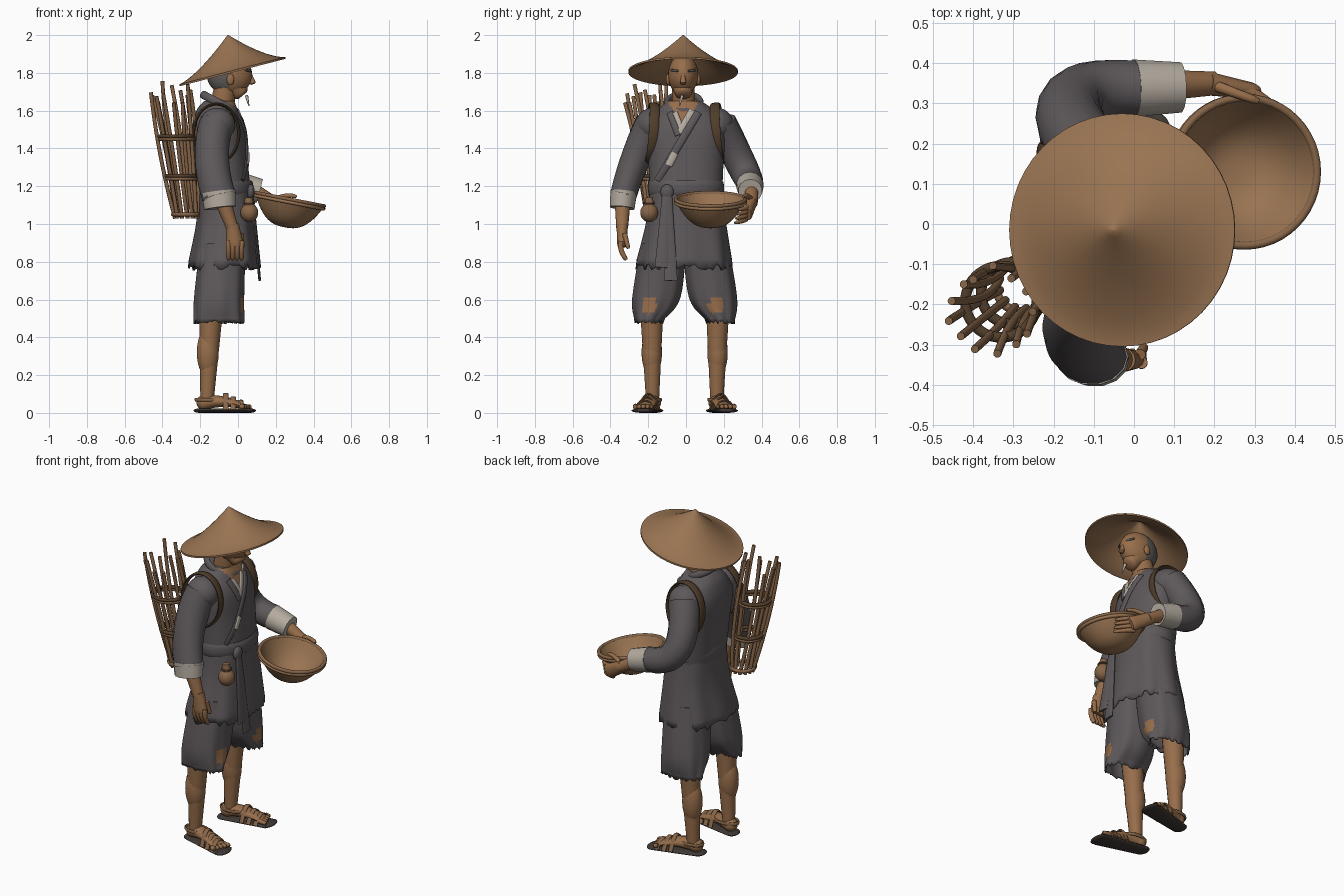
import bpy, bmesh, random
from math import sin, cos, pi, radians, copysign
from mathutils import Vector
from mathutils.bvhtree import BVHTree

random.seed(4)
if "Cube" in bpy.data.objects:
    bpy.data.objects.remove(bpy.data.objects["Cube"])

X, Y, Z = Vector((1, 0, 0)), Vector((0, 1, 0)), Vector((0, 0, 1))
LEFT, RIGHT = 1, -1


def material(name, red, green, blue):
    mat = bpy.data.materials.new(name)
    mat.use_nodes = True
    mat.diffuse_color = (red, green, blue, 1)
    mat.node_tree.nodes["Principled BSDF"].inputs["Base Color"].default_value = mat.diffuse_color
    return mat


STRAW = material("straw", .32, .175, .085)
SKIN = material("tanned skin", .31, .155, .07)
CLOTH = material("grey cloth", .11, .097, .102)
CREAM = material("cream linen", .46, .41, .35)
HAIR = material("grey hair", .12, .11, .1)
LEATHER = material("dark leather", .08, .047, .023)
WOOD = material("brown wood", .24, .13, .065)
SOLE = material("dark sole", .05, .04, .035)


def add(name, bm, mats, rule=None, thick=0):
    """Turn a bmesh into a smooth object, colouring its faces by a rule."""
    bmesh.ops.recalc_face_normals(bm, faces=bm.faces)
    if rule:
        for face in bm.faces:
            face.material_index = mats.index(rule(face.calc_center_median()))
    mesh = bpy.data.meshes.new(name)
    bm.to_mesh(mesh)
    bm.free()
    for mat in mats:
        mesh.materials.append(mat)
    mesh.shade_smooth()
    mesh.set_sharp_from_angle(angle=radians(50))
    ob = bpy.data.objects.new(name, mesh)
    bpy.context.scene.collection.objects.link(ob)
    if thick:
        ob.modifiers.new("thickness", 'SOLIDIFY').thickness = thick
    return ob


def skin_rings(name, rings, mats, closed=False, open_start=False, **options):
    bm = bmesh.new()
    rows = [[bm.verts.new(point) for point in ring] for ring in rings]
    count = len(rows[0])
    for low, high in zip(rows, rows[1:] + (rows[:1] if closed else [])):
        for j in range(count):
            k = (j + 1) % count
            bm.faces.new((low[j], low[k], high[k], high[j]))
    if not closed:
        bm.faces.new(rows[-1])
        if not open_start:
            bm.faces.new(rows[0])
    return add(name, bm, mats, **options)


def oval(count):
    return [(cos(2 * pi * j / count), sin(2 * pi * j / count)) for j in range(count)]


def spline(rows, steps):
    """Smooth curve through rows of numbers."""
    last, out = len(rows) - 1, []
    for i in range(last):
        near = [rows[max(0, min(last, i + offset))] for offset in (-1, 0, 1, 2)]
        for step in range(steps):
            t = step / steps
            out.append([b + t / 2 * (c - a + t * (2*a - 5*b + 4*c - d + t * (3*(b - c) + d - a)))
                        for a, b, c, d in zip(*near)])
    return out + [rows[-1]]


def garment(name, rows, mats, hem=0, fold=0, **options):
    """Stacked rounded sections (z, x, y, half depth, half width), with a ragged hem."""
    path, rings = spline(rows, 6), []
    for i, (z, x, y, depth, width) in enumerate(path):
        ring = []
        for j, (c, s) in enumerate(oval(72)):
            swell = 1 + fold * cos(pi * j / 4.5) * (1 - i / len(path))
            drop = random.uniform(0, hem) if i == 0 else 0
            ring.append((x + swell * depth * copysign(abs(c) ** .87, c),
                         y + swell * width * copysign(abs(s) ** .87, s), z - drop))
        rings.append(ring)
    return skin_rings(name, rings, mats, open_start=hem > 0, **options)


def lathe(name, outline, mat, lean=0):
    return skin_rings(name, [[(r * c + lean * z, r * s, z) for c, s in oval(48)] for r, z in outline], [mat])


def tube(name, mat, points, sizes, ref, closed=False):
    """Oval tube; the second size of each pair runs along ref."""
    rings, count = [], len(points)
    for i, point in enumerate(points):
        after = points[(i + 1) % count] if closed else points[min(i + 1, count - 1)]
        before = points[i - 1] if closed else points[max(i - 1, 0)]
        side = (after - before).cross(ref).normalized()
        up = side.cross(after - before).normalized()
        rings.append([point + side * sizes[i][0] * c + up * sizes[i][1] * s for c, s in oval(14)])
    return skin_rings(name, rings, [mat], closed=closed)


def limb(name, mat, start, end, size, end_size, bow=(0, 0, 0), ref=Y, tip=1):
    """Tapering tube whose middle is pushed out by bow."""
    start, end, bow = Vector(start), Vector(end), Vector(bow)
    size, end_size = (Vector(s) if isinstance(s, tuple) else Vector((s, s)) for s in (size, end_size))
    steps = [i / 10 for i in range(11)]
    sizes = [size.lerp(end_size, t) for t in steps]
    sizes[-1] *= tip
    return tube(name, mat, [start.lerp(end, t) + bow * 4 * t * (1 - t) for t in steps], sizes, ref)


def hoop(name, mat, centre, u, v, thick, wide):
    """Closed band around centre, through the half axes u and v."""
    points = [Vector(centre) + u * c + v * s for c, s in oval(48)]
    return tube(name, mat, points, [(thick, wide)] * len(points), u.cross(v), closed=True)


def ball(name, mats, centre, size, rule=None):
    bm = bmesh.new()
    bmesh.ops.create_uvsphere(bm, u_segments=28, v_segments=18, radius=1)
    bmesh.ops.scale(bm, vec=size, verts=bm.verts)
    bmesh.ops.translate(bm, vec=centre, verts=bm.verts)
    return add(name, bm, mats, rule=rule)


# Conical hat, tilted back
radii = [.29 * max(i, .1) / 16 for i in range(17)]
cone = [(r, .19 * (1 - r / .29) ** 1.4) for r in radii]
hat = lathe("straw_hat", cone + [(r, z - .01) for r, z in reversed(cone)], STRAW, lean=.13)
hat.location, hat.rotation_euler.y = (-.03, -.015, 1.812), radians(-14.5)

# Head, face and neck
ball("head", [SKIN, HAIR], (-.045, -.015, 1.79), (.12, .08, .11),
     lambda c: HAIR if c.x < -.035 and c.z > 1.72 else SKIN)
limb("jaw", SKIN, (-.04, -.015, 1.76), (.025, -.015, 1.68), (.07, .07), (.04, .04), tip=.7)
limb("neck", SKIN, (-.1, -.01, 1.55), (-.06, -.015, 1.75), .065, .06)
limb("nose", SKIN, (.065, -.015, 1.79), (.08, -.015, 1.74), .01, .017, tip=.6)
limb("goatee", CREAM, (.045, -.02, 1.68), (.058, -.035, 1.625), .009, .003)
for side in (LEFT, RIGHT):
    def face(x, out, z):
        return x, side * out - .015, z

    ball("ear", [SKIN], face(-.04, .08, 1.765), (.02, .012, .03))
    limb("eyebrow", HAIR, face(.065, .025, 1.81), face(.04, .065, 1.815), .006, .006, ref=Z)


# Jacket with open neckline
def jacket_colour(c):
    return SKIN if c.x > -.09 and abs(c.y + .015) < (c.z - 1.5) * .55 else CLOTH


jacket = garment("jacket", [(1.13, -.07, 0, .14, .19), (1.35, -.09, 0, .14, .2), (1.5, -.105, 0, .138, .21),
                            (1.6, -.11, 0, .11, .15), (1.65, -.1, -.01, .08, .09)],
                 [CLOTH, SKIN], rule=jacket_colour)
surface = BVHTree.FromPolygons([v.co for v in jacket.data.vertices],
                               [tuple(p.vertices) for p in jacket.data.polygons])


def trim(name, mat, top, bottom, width, lift=0):
    """Flat band laid on the jacket front between two (y, z) points."""
    points = []
    for step in range(9):
        y, z = Vector(top).lerp(Vector(bottom), step / 8)
        hit = surface.ray_cast(Vector((1, y, z)), -X)[0]
        points.append(hit + X * lift)
    tube(name, mat, points, [(width, .008)] * len(points), X)


trim("inner_collar_left", CREAM, (.035, 1.6), (-.035, 1.48), .02)
trim("inner_collar_right", CREAM, (-.06, 1.59), (-.025, 1.5), .016)
trim("lapel_right", CLOTH, (-.085, 1.59), (-.04, 1.47), .018, .002)
trim("lapel_left", CLOTH, (.065, 1.59), (-.15, 1.23), .02, .004)
trim("torn_patch", CREAM, (-.058, 1.375), (-.092, 1.31), .019, .008)
hoop("collar", CLOTH, (-.1, -.01, 1.64), X * .085 - Z * .045, Y * .09, .014, .022)

# Ragged skirt of the jacket, belt, knot and hanging ends
garment("jacket_skirt", [(.79, -.08, -.01, .18, .25), (1, -.07, 0, .15, .21), (1.17, -.07, 0, .14, .19)],
        [CLOTH], hem=.035, fold=.03, thick=.01)
hoop("belt", CLOTH, (-.07, 0, 1.19), X * .14, Y * .19, .012, .04)
ball("belt_knot", [CLOTH], (.068, -.1, 1.17), (.02, .035, .04))
for y, z in ((-.13, .77), (-.08, .7)):
    limb("belt_tail", CLOTH, (.07, -.1, 1.18), (.115, y, z), (.01, .025), (.007, .036))

# Gourd pouch
ball("pouch", [WOOD], (.06, -.195, 1.06), (.047, .047, .05))
limb("pouch_neck", WOOD, (.06, -.195, 1.08), (.055, -.195, 1.14), .03, .02)
hoop("pouch_cord", LEATHER, (.06, -.195, 1.11), X * .026, Y * .026, .005, .005)

for side, label in ((LEFT, "left_"), (RIGHT, "right_")):
    def at(x, out, z):
        return x, side * out - .007, z

    def trouser_colour(c):
        hole = (c.y - side * .178 + .02) ** 2 + (c.z - .565) ** 2
        return SKIN if c.x > -.08 and hole < random.uniform(.0013, .002) else CLOTH

    # Trousers and legs
    garment(label + "trouser", [(z, *at(x, out, depth)[:2], depth, width) for z, x, out, depth, width in
                                ((.49, -.1, .19, .13, .073), (.61, -.1, .15, .13, .125), (.9, -.08, .11, .12, .12))],
            [CLOTH, SKIN], hem=.02, fold=.04, thick=.008, rule=trouser_colour)
    limb(label + "leg", SKIN, at(-.14, .175, .6), at(-.165, .17, .04), .066, .034)
    ball(label + "calf", [SKIN], at(-.16, .174, .32), (.058, .054, .13))

    # Feet, toes and sandals
    ball(label + "heel", [SKIN], at(-.18, .165, .055), (.04, .04, .04))
    limb(label + "foot", SKIN, at(-.18, .165, .055), at(.03, .212, .035), (.038, .04), (.052, .016),
         bow=Z * .014, ref=Z, tip=.8)
    for toe in range(5):
        out = .173 + .022 * toe
        limb(label + "toe", SKIN, at(.01, out, .035), at(.072 - .009 * toe, out + .003, .032), .014, .011, tip=.6)
    limb(label + "sole", SOLE, at(-.2, .16, .012), at(.06, .22, .012), (.048, .012), (.064, .012), ref=Z)
    for x, out, wide in ((-.2, .16, .047), (.06, .22, .062)):
        ball(label + "sole_end", [SOLE], at(x, out, .012), (.035, wide, .012))
    for strap in range(3):
        x, out = .015 - .04 * strap, .209 - .009 * strap
        limb(label + "sandal_strap", WOOD, at(x, out - .06, .015), at(x, out + .06, .015),
             (.005, .014), (.005, .014), bow=Z * (.05 + .018 * strap), ref=X)
    hoop(label + "ankle_strap", WOOD, at(-.15, .17, .07), X * .075, Y * .045, .005, .01)

    # Shoulder and loop of the pack strap
    ball(label + "shoulder", [CLOTH], at(-.11, .17, 1.525), (.095, .09, .09))
    hoop(label + "pack_strap", LEATHER, at(-.115, .175, 1.48), X * .12 - Y * side * .01, Z * .155 - Y * side * .012,
         .008, .026)

# Right arm hanging down
limb("right_sleeve", CLOTH, (-.115, -.18, 1.53), (-.1, -.335, 1.14), .09, (.09, .07), bow=(-.03, -.01, .01))
limb("right_cuff", CREAM, (-.105, -.33, 1.17), (-.095, -.338, 1.085), (.091, .072), (.084, .067))
limb("right_forearm", SKIN, (-.09, -.335, 1.15), (-.03, -.338, .98), .045, .032)
limb("right_hand", SKIN, (-.03, -.338, 1), (-.015, -.338, .88), (.034, .031), (.046, .026), tip=.9)
for finger in range(4):
    x = -.05 + .023 * finger
    limb("right_finger", SKIN, (x, -.345, .91), (x, -.315, .81), .015, .012, bow=Y * -.012, ref=X, tip=.6)
limb("right_thumb", SKIN, (.015, -.325, .95), (.025, -.305, .87), .014, .011, tip=.6)

# Left arm bent forward, holding the bowl
limb("left_sleeve", CLOTH, (-.115, .18, 1.53), (.01, .338, 1.205), .09, .07, bow=(-.1, .045, -.075))
limb("left_cuff", CREAM, (0, .338, 1.205), (.115, .34, 1.175), .073, .064)
limb("left_forearm", SKIN, (.06, .345, 1.19), (.2, .35, 1.11), .04, .03)
limb("left_hand", SKIN, (.18, .35, 1.12), (.3, .33, 1.05), (.035, .03), (.042, .02), tip=.8)
for finger in range(4):
    y, z = .335 - .006 * finger, 1.095 - .023 * finger
    limb("left_finger", SKIN, (.265, y, z), (.365, y - .06, z - .02), .014, .009, bow=Y * .012, ref=Z, tip=.6)
limb("left_thumb", SKIN, (.2, .345, 1.13), (.31, .305, 1.145), .014, .01, bow=Z * .012, tip=.6)

# Bowl with woven rim, tipped forward
steps = [max(i, .1) / 12 for i in range(13)]
outer = [(.187 * t, -.15 * (1 - t ** 2.7)) for t in steps]
inner = [(.175 * t, -.135 * (1 - t ** 2.7)) for t in reversed(steps)]
bowl = [lathe("bowl", outer + inner, STRAW)]
for name, mat, drop in (("bowl_rim", WOOD, 0), ("bowl_rim_band", STRAW, .015)):
    bowl.append(hoop(name, mat, Z * -drop, X * .184, Y * .184, .01, .01))
for part in bowl:
    part.location, part.rotation_euler.y = (.275, .13, 1.13), radians(11)

# Stick basket on the back, widening upwards
foot, crown = Vector((-.275, -.15, 1.03)), Vector((-.365, -.22, 1.73))
for c, s in oval(13):
    out = X * c + Y * s
    top = foot.lerp(crown, random.uniform(.85, 1.05)) + out * random.uniform(.08, .13)
    twist = Vector((random.uniform(-.02, .02), random.uniform(-.02, .02), 0))
    limb("basket_stick", WOOD, foot + out * .06, top, .0105, .01, bow=twist)
for height in (.03, .3, .6):
    reach = .065 + .04 * height
    hoop("basket_band", WOOD, foot.lerp(crown, height), X * reach, Y * reach, .011, .011)
    if height > .1:
        hoop("basket_cord", LEATHER, foot.lerp(crown, height + .02), X * reach, Y * reach, .013, .01)
